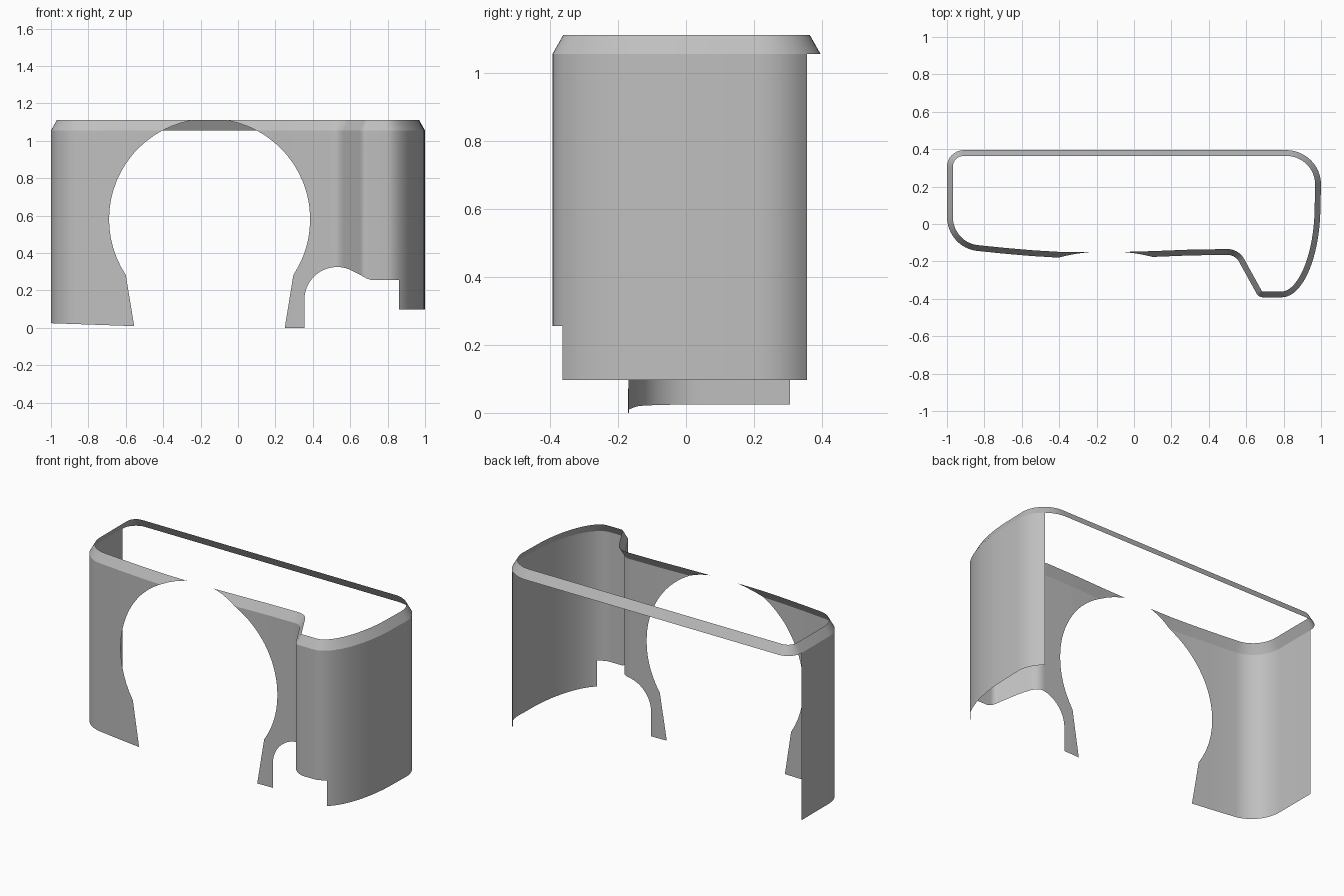
import bpy, bmesh
from math import sin, cos, pi, sqrt, radians
from mathutils import Vector

cube = bpy.data.objects.get("Cube")
if cube:
    bpy.data.objects.remove(cube, do_unlink=True)

RIM, TOP, INSET = 1.055, 1.11, 0.031      # chamfer heights and inward lean
CX, CZ, R = -0.152, 0.58, 0.5375          # large round opening
EPS = 1e-5


def arc(cx, cy, rx, ry, a0, a1, n):
    angles = [radians(a0 + (a1 - a0) * i / n) for i in range(n + 1)]
    return [Vector((cx + rx * cos(a), cy + ry * sin(a))) for a in angles]


def lerp_table(table, x):
    for (xa, za), (xb, zb) in zip(table, table[1:]):
        if x <= xb:
            return za + (zb - za) * (x - xa) / (xb - xa)
    return table[-1][1]


# Plan outline, counterclockwise from the back right corner
outline = arc(-0.91, 0.305, 0.09, 0.09, 90, 180, 8)
outline += arc(-0.82, 0.04, 0.18, 0.185, 180, 262, 12)
outline += [Vector(p) for p in ((-0.7, -0.158), (-0.55, -0.171), (-0.4, -0.18),
                                (-0.15, -0.183), (0.1, -0.176), (0.3, -0.168))]
outline += arc(0.5, -0.235, 0.07, 0.07, 90, 32, 6)
outline += arc(0.69, -0.352, 0.04, 0.04, 212, 270, 6)
outline += arc(0.79, 0.1, 0.207, 0.492, 270, 360, 20)
outline += arc(0.815, 0.21, 0.185, 0.185, 0, 51.6, 7)
outline += arc(0.815, 0.21, 0.185, 0.185, 51.6, 90, 5)[1:]

# Inner edge of the chamfer, mitred at every outline point
inner = []
for i, p in enumerate(outline):
    d0 = (p - outline[i - 1]).normalized()
    d1 = (outline[(i + 1) % len(outline)] - p).normalized()
    n0, n1 = Vector((-d0.y, d0.x)), Vector((-d1.y, d1.x))
    inner.append(p + (n0 + n1) * INSET / (1 + n0.dot(n1)))

# Lower edge of the front: sloped foot, leg, small arch and raised step
foot = [(-1.01, 0.025), (-0.555, 0.009)]
arch = [(p.x, p.y) for p in arc(0.53, 0.15, 0.175, 0.175, 180, 60, 20)]
arch += [(0.65, 0.285), (0.685, 0.265), (0.71, 0.256), (0.86, 0.256)]


def floor(x):
    if x < -0.555:
        return lerp_table(foot, x)
    if x < 0.355:
        return 0.0
    return lerp_table(arch, x) if x < 0.86 else 0.097


def opening(x):
    """Lower and upper limits of the round opening and its flared slot."""
    h = R * R - (x - CX) ** 2
    if h <= 0:
        return None
    low = CZ - sqrt(h)
    if -0.6 < x < -0.555:
        low = lerp_table([(-0.6, 0.283), (-0.555, 0.009)], x)
    elif 0.25 < x < 0.296:
        low = lerp_table([(0.25, 0.0), (0.296, 0.283)], x)
    elif -0.555 <= x <= 0.25:
        low = 0.0
    return low, CZ + sqrt(h)


# Column positions where the trimmed edges change
breaks = [CX + R * cos(pi * k / 32) for k in range(33)]
breaks += [CX + s * sqrt(R * R - (z - CZ) ** 2) for s in (-1, 1) for z in (RIM, TOP)]
breaks += [p[0] for p in arch] + [-0.6, -0.555, 0.25, 0.296]

bm = bmesh.new()


def panel(a, b, low, high):
    """Add an upright quad between two columns, leaning in above the rim."""
    def point(col, z):
        t = max(0, z - RIM) / (TOP - RIM)
        xy = col[0].lerp(col[1], t)
        return (xy.x, xy.y, z)
    if high[0] - low[0] < EPS and high[1] - low[1] < EPS:
        return
    pts = [point(a, low[0]), point(b, low[1])]
    if high[1] - low[1] > EPS:
        pts.append(point(b, high[1]))
    if high[0] - low[0] > EPS:
        pts.append(point(a, high[0]))
    bm.faces.new([bm.verts.new(p) for p in pts])


def clipped(z_pair, lo, hi):
    return [min(max(z, lo), hi) for z in z_pair]


for i in range(len(outline)):
    j = (i + 1) % len(outline)
    pa, pb, qa, qb = outline[i], outline[j], inner[i], inner[j]
    mid = (pa + pb) / 2
    front = mid.y < 0.05 and pb.x > pa.x
    walled = mid.y < (0.355 if mid.x > 0 else 0.305)
    ts = [0, 1]
    if front:
        ts += [(x - pa.x) / (pb.x - pa.x) for x in breaks
               if pa.x + EPS < x < pb.x - EPS]
    ts.sort()
    cols = [(pa.lerp(pb, t), qa.lerp(qb, t)) for t in ts]
    for a, b in zip(cols, cols[1:]):
        dx = (b[0].x - a[0].x) * 1e-4
        xs = (a[0].x + dx, b[0].x - dx)
        hole = [opening(x) for x in xs] if front else [None]
        bottom = [floor(x) for x in xs]
        if None in hole:
            if walled:
                panel(a, b, bottom, [RIM, RIM])
            panel(a, b, [RIM, RIM], [TOP, TOP])
        else:
            lows, highs = [h[0] for h in hole], [h[1] for h in hole]
            panel(a, b, bottom, [max(l, f) for l, f in zip(lows, bottom)])
            panel(a, b, clipped(highs, 0, RIM), [RIM, RIM])
            panel(a, b, clipped(highs, RIM, TOP), [TOP, TOP])

bmesh.ops.remove_doubles(bm, verts=bm.verts, dist=2e-4)
mesh = bpy.data.meshes.new("shell_cover")
bm.to_mesh(mesh)
bm.free()

# Single grey finish
grey = bpy.data.materials.new("plain_grey")
grey.use_nodes = True
grey.diffuse_color = (0.52, 0.52, 0.52, 1)
grey.node_tree.nodes["Principled BSDF"].inputs["Base Color"].default_value = (0.52, 0.52, 0.52, 1)
mesh.materials.append(grey)

shell = bpy.data.objects.new("shell_cover", mesh)
bpy.context.collection.objects.link(shell)
bpy.ops.object.select_all(action="DESELECT")
shell.select_set(True)
bpy.context.view_layer.objects.active = shell
bpy.ops.object.shade_smooth_by_angle(angle=radians(26))
